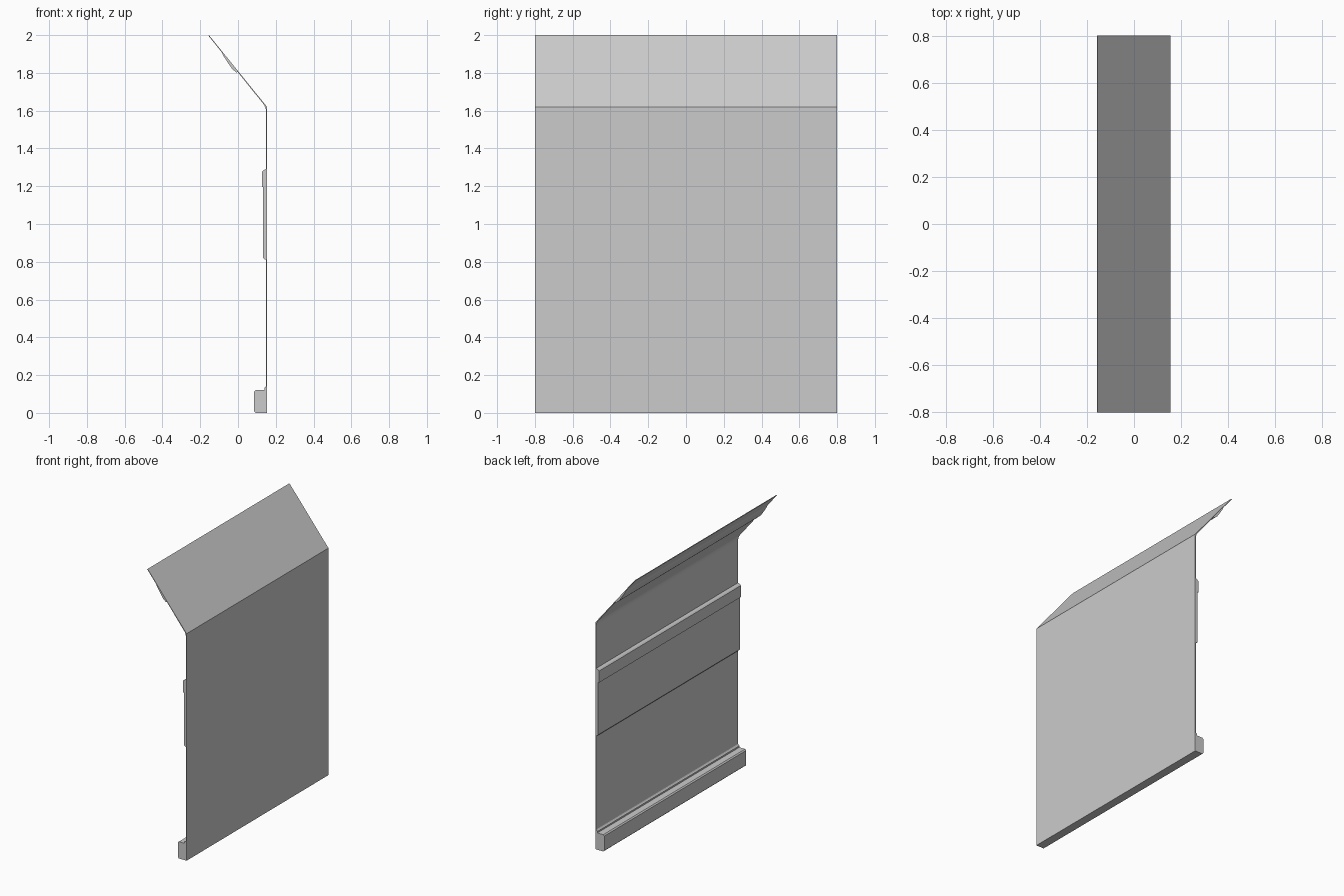
import bpy
import bmesh

if "Cube" in bpy.data.objects:
    bpy.data.objects.remove(bpy.data.objects["Cube"])

HALF = 0.8      # half of the length along y


def extrude(name, profile, back=True):
    """Sweep an x-z profile along y; back=False leaves the wall-side face open."""
    bm = bmesh.new()
    a = [bm.verts.new((x, -HALF, z)) for x, z in profile]
    b = [bm.verts.new((x, HALF, z)) for x, z in profile]
    n = len(profile)
    bm.faces.new(a)
    bm.faces.new(b[::-1])
    for i in range(n if back else n - 1):
        j = (i + 1) % n
        bm.faces.new((a[j], a[i], b[i], b[j]))
    # profiles run clockwise or not: make outward facing
    area = sum(p[0] * q[1] - q[0] * p[1]
               for p, q in zip(profile, profile[1:] + profile[:1]))
    if area < 0:
        bmesh.ops.reverse_faces(bm, faces=bm.faces[:])
    mesh = bpy.data.meshes.new(name)
    bm.to_mesh(mesh)
    bm.free()
    obj = bpy.data.objects.new(name, mesh)
    bpy.context.collection.objects.link(obj)
    return obj


# Thin upright wall bending into the sloped upper panel
extrude("wall_shell", [
    (0.154, 0), (0.154, 1.62), (-0.154, 2.0), (-0.157, 1.997),
    (0.138, 1.631), (0.145, 1.615), (0.149, 1.60), (0.149, 0)])

# Skirting box with chamfered edges and a small cap strip
extrude("skirting", [
    (0.149, 0), (0.093, 0), (0.085, 0.008), (0.085, 0.112), (0.093, 0.12),
    (0.139, 0.12), (0.139, 0.131), (0.145, 0.136), (0.149, 0.142)], back=False)

# Raised middle panel
extrude("middle_panel", [
    (0.149, 0.81), (0.138, 0.815), (0.133, 0.822), (0.133, 1.2),
    (0.149, 1.2)], back=False)

# Rail along the top of the middle panel
extrude("top_rail", [
    (0.149, 1.195), (0.127, 1.195), (0.127, 1.278), (0.135, 1.285),
    (0.149, 1.292)], back=False)

# Bulging moulding under the sloped panel
extrude("slope_moulding", [
    (-0.003, 1.806), (-0.008, 1.801), (-0.032, 1.822), (-0.055, 1.856),
    (-0.076, 1.888), (-0.086, 1.909)], back=False)
